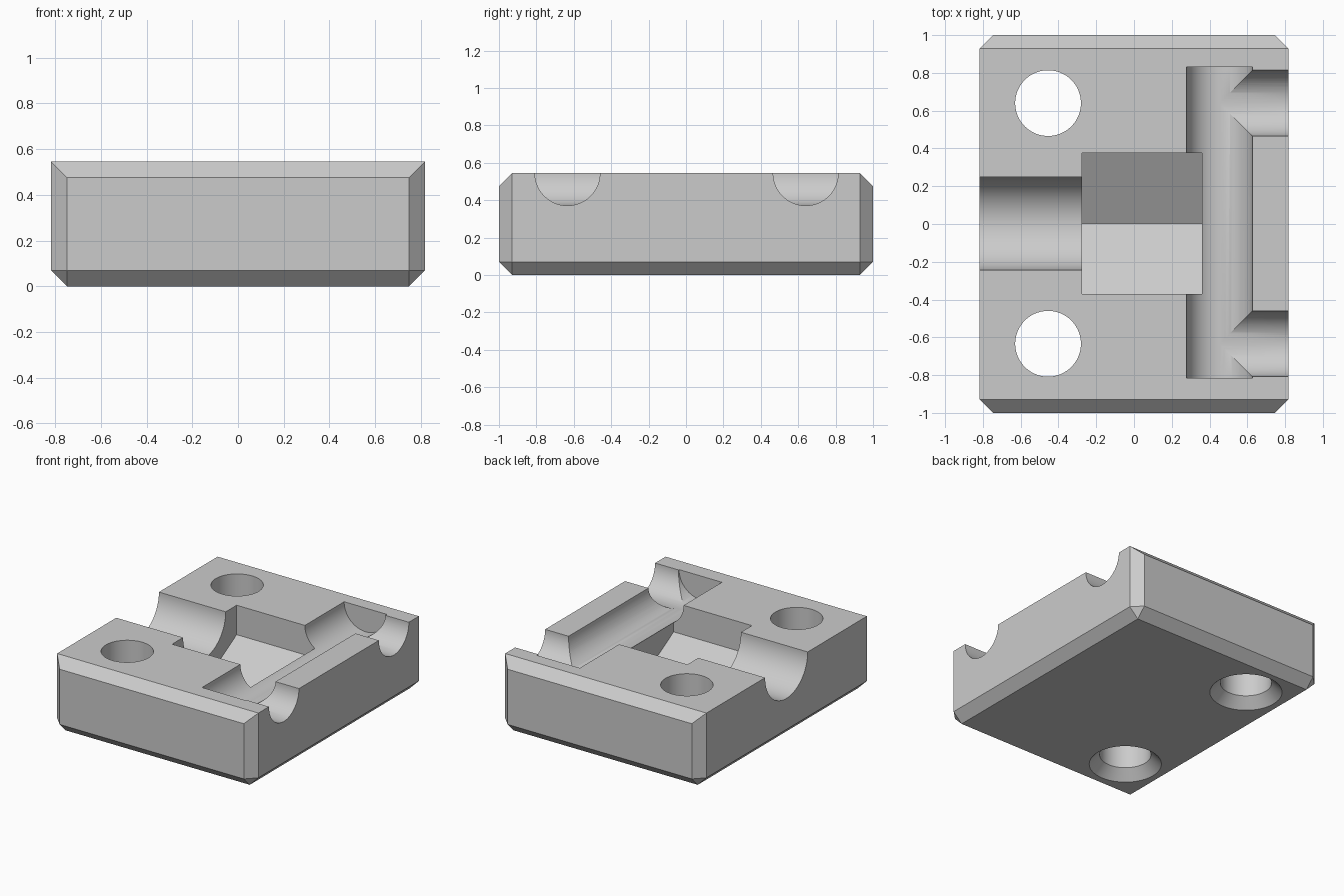
import bpy, bmesh, math
from mathutils import Matrix, Vector

if "Cube" in bpy.data.objects:
    bpy.data.objects.remove(bpy.data.objects["Cube"], do_unlink=True)

X, Y, H = 0.817, 1.0, 0.545      # half width, half depth, height
C = 0.07                         # chamfer
R = 0.174                        # radius of bolt holes and small channels
MID = 0.003                      # shared centre line of the cuts
HOLE_X, HOLE_Y = -0.455, 0.637
CHANNEL_X = 0.453

grey = bpy.data.materials.new("plain_grey")
grey.use_nodes = True
grey.diffuse_color = (0.6, 0.6, 0.6, 1)
grey.node_tree.nodes["Principled BSDF"].inputs["Base Color"].default_value = (0.6, 0.6, 0.6, 1)


def make_object(name, bm):
    bmesh.ops.recalc_face_normals(bm, faces=bm.faces[:])
    mesh = bpy.data.meshes.new(name)
    bm.to_mesh(mesh)
    bm.free()
    mesh.materials.append(grey)
    obj = bpy.data.objects.new(name, mesh)
    bpy.context.collection.objects.link(obj)
    return obj


def rod(name, start, end, r1, r2=None, sides=96, spin=0.0):
    """Cylinder, cone or prism running from start to end."""
    a, b = Vector(start), Vector(end)
    turn = (b - a).to_track_quat('Z', 'Y').to_matrix().to_4x4()
    bm = bmesh.new()
    bmesh.ops.create_cone(
        bm, cap_ends=True, segments=sides, radius1=r1,
        radius2=r1 if r2 is None else r2, depth=(b - a).length,
        matrix=Matrix.Translation((a + b) / 2) @ turn @ Matrix.Rotation(spin, 4, 'Z'))
    return make_object(name, bm)


# Block: chamfered all round except the two top side edges
bm = bmesh.new()
for sx in (-1, 1):
    for sy in (-1, 1):
        for x, y, z in ((X - C, Y, C), (X, Y - C, C), (X - C, Y - C, 0),
                        (X, Y - C, H), (X - C, Y, H - C)):
            bm.verts.new((sx * x, sy * y, z))
bmesh.ops.convex_hull(bm, input=bm.verts[:])
bmesh.ops.dissolve_limit(bm, angle_limit=0.01, verts=bm.verts[:], edges=bm.edges[:])
block = make_object("clamp_block", bm)

# Hexagonal pocket, point down
pocket_r = 0.374 / math.cos(math.pi / 6)
pocket = rod("pocket_cutter", (-0.275, MID, H), (0.36, MID, H), pocket_r, sides=6)
lowest = min(v.co.z for v in pocket.data.vertices)
pocket_points_down = all((pocket.matrix_world @ v.co).z < H - 0.42 for v in pocket.data.vertices
                         if v.co.z < lowest + 0.01)
if not pocket_points_down:
    bpy.data.objects.remove(pocket, do_unlink=True)
    pocket = rod("pocket_cutter", (-0.275, MID, H), (0.36, MID, H), pocket_r,
                 sides=6, spin=math.pi / 6)

# Half-round channels in the top
cutters = [
    pocket,
    rod("wide_groove_cutter", (-1, MID, H), (-0.2, MID, H), 0.247),
    rod("cross_channel_cutter", (CHANNEL_X, -0.815, H), (CHANNEL_X, 0.832, H), R),
]

# Paired side grooves and countersunk bolt holes
for side in (-1, 1):
    y = MID + side * HOLE_Y
    cutters += [
        rod("side_groove_cutter", (CHANNEL_X + 0.005, y, H), (1, y, H), R),
        rod("bolt_hole_cutter", (HOLE_X, y, -0.2), (HOLE_X, y, 0.8), R),
        rod("countersink_cutter", (HOLE_X, y, -C), (HOLE_X, y, C + 0.002), R + 2 * C, R),
    ]

bpy.ops.object.select_all(action='DESELECT')
block.select_set(True)
bpy.context.view_layer.objects.active = block
for cutter in cutters:
    cutter.hide_render = True
    cut = block.modifiers.new("cut", 'BOOLEAN')
    cut.operation = 'DIFFERENCE'
    cut.solver = 'EXACT'
    cut.object = cutter
    bpy.ops.object.modifier_apply(modifier=cut.name)
    bpy.data.objects.remove(cutter, do_unlink=True)

bpy.ops.object.shade_smooth_by_angle(angle=math.radians(25))
